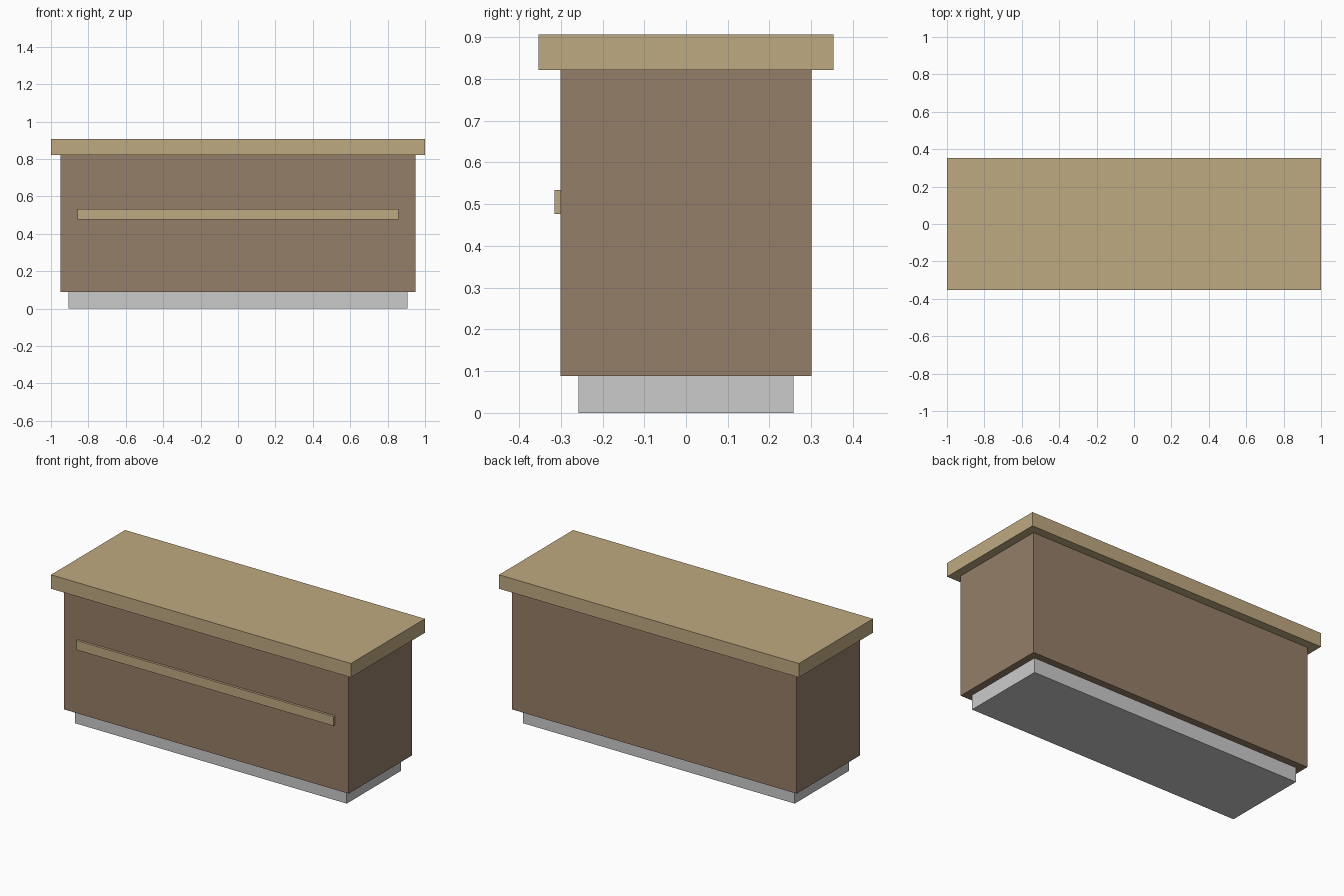
import bpy

if "Cube" in bpy.data.objects:
    bpy.data.objects.remove(bpy.data.objects["Cube"])


def material(name, color):
    mat = bpy.data.materials.new(name)
    mat.diffuse_color = (*color, 1.0)
    mat.use_nodes = True
    mat.node_tree.nodes["Principled BSDF"].inputs["Base Color"].default_value = mat.diffuse_color
    return mat


def box(name, x, y, z, mat=None):
    """Box spanning the given (min, max) ranges."""
    spans = (x, y, z)
    bpy.ops.mesh.primitive_cube_add(size=1, location=[(a + b) / 2 for a, b in spans])
    obj = bpy.context.object
    obj.name = name
    obj.scale = [b - a for a, b in spans]
    bpy.ops.object.transform_apply(location=False, rotation=False, scale=True)
    if mat:
        obj.data.materials.append(mat)
    return obj


light_wood = material("light_wood", (0.52, 0.40, 0.22))
brown_wood = material("brown_wood", (0.30, 0.21, 0.14))

# Recessed plinth
box("plinth", (-0.906, 0.906), (-0.258, 0.258), (0, 0.088))

# Main counter body
box("counter_body", (-0.949, 0.949), (-0.301, 0.301), (0.088, 0.822), brown_wood)

# Overhanging worktop
box("worktop", (-1, 1), (-0.353, 0.353), (0.822, 0.906), light_wood)

# Trim strip on the front face
box("front_trim", (-0.858, 0.858), (-0.315, -0.301), (0.477, 0.534), light_wood)
